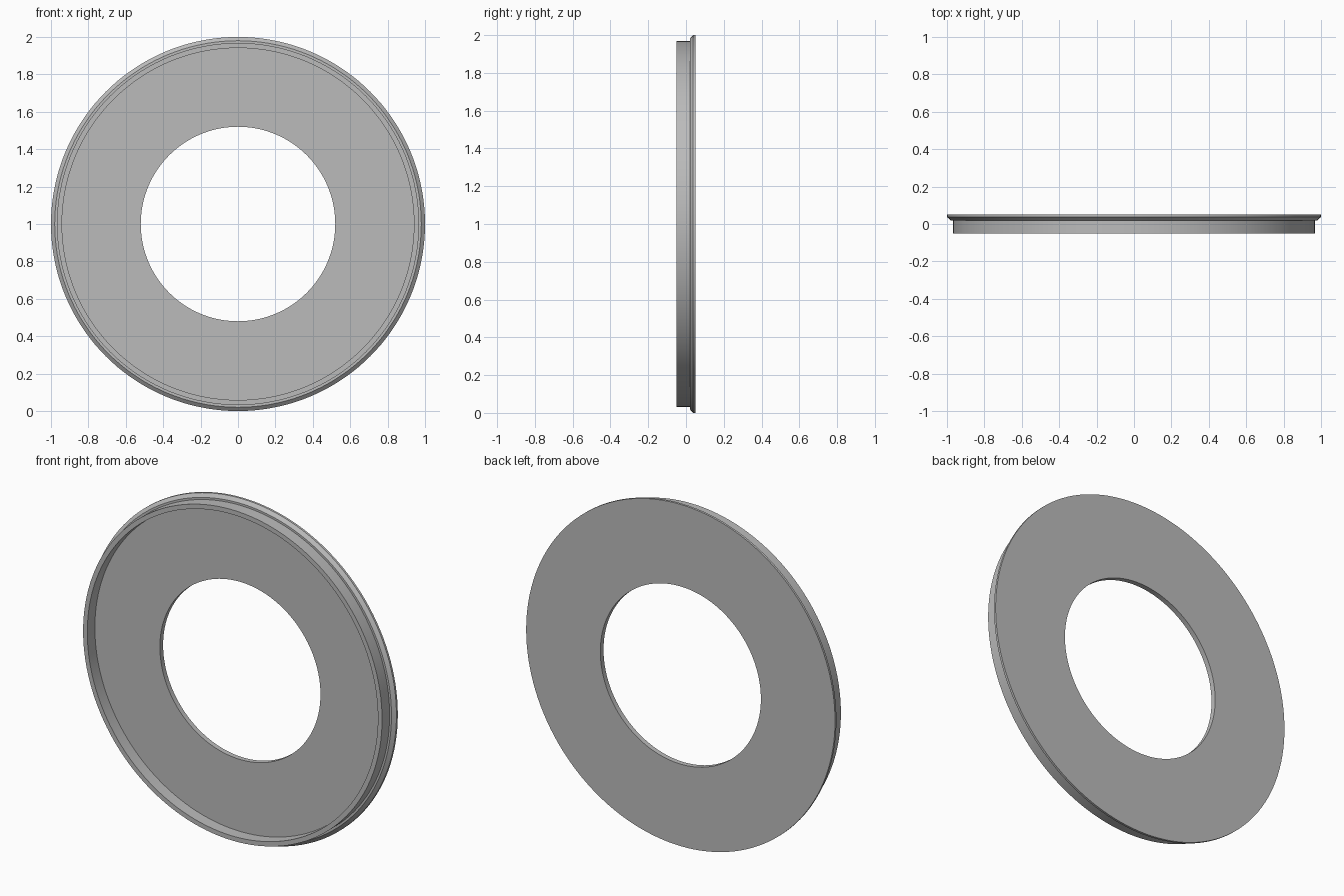
import bpy, bmesh, math
from mathutils import Matrix

if "Cube" in bpy.data.objects:
    bpy.data.objects.remove(bpy.data.objects["Cube"], do_unlink=True)

# Plain grey metal
grey = bpy.data.materials.new("plain_grey")
colour = (0.5, 0.5, 0.5, 1.0)
grey.use_nodes = True
grey.diffuse_color = colour
grey.node_tree.nodes["Principled BSDF"].inputs["Base Color"].default_value = colour

# Closed cross-section (radius, y): bore, back, chamfered flange, raised rim, recessed floor
PROFILE = [
    (0.52, 0.02), (0.52, 0.05),
    (1.0, 0.05), (1.0, 0.037), (0.98, 0.02), (0.968, 0.02),
    (0.968, -0.05), (0.941, -0.05), (0.941, 0.02),
]
SEGMENTS = 144


def lathe(name, profile, material):
    """Spin a closed cross-section around the y axis."""
    bm = bmesh.new()
    verts = [bm.verts.new((r, y, 0)) for r, y in profile]
    edges = [bm.edges.new((a, b)) for a, b in zip(verts, verts[1:] + verts[:1])]
    bmesh.ops.spin(bm, geom=verts + edges, cent=(0, 0, 0), axis=(0, 1, 0),
                   angle=math.tau, steps=SEGMENTS, use_merge=True)
    bmesh.ops.remove_doubles(bm, verts=bm.verts, dist=1e-5)
    bmesh.ops.recalc_face_normals(bm, faces=bm.faces)
    bm.transform(Matrix.Translation((0, 0, 1)))
    mesh = bpy.data.meshes.new(name)
    bm.to_mesh(mesh)
    bm.free()
    mesh.materials.append(material)
    obj = bpy.data.objects.new(name, mesh)
    bpy.context.collection.objects.link(obj)
    return obj


# Flanged ring
ring = lathe("flanged_ring", PROFILE, grey)
bpy.ops.object.select_all(action="DESELECT")
ring.select_set(True)
bpy.context.view_layer.objects.active = ring
bpy.ops.object.shade_smooth_by_angle(angle=math.radians(25))
